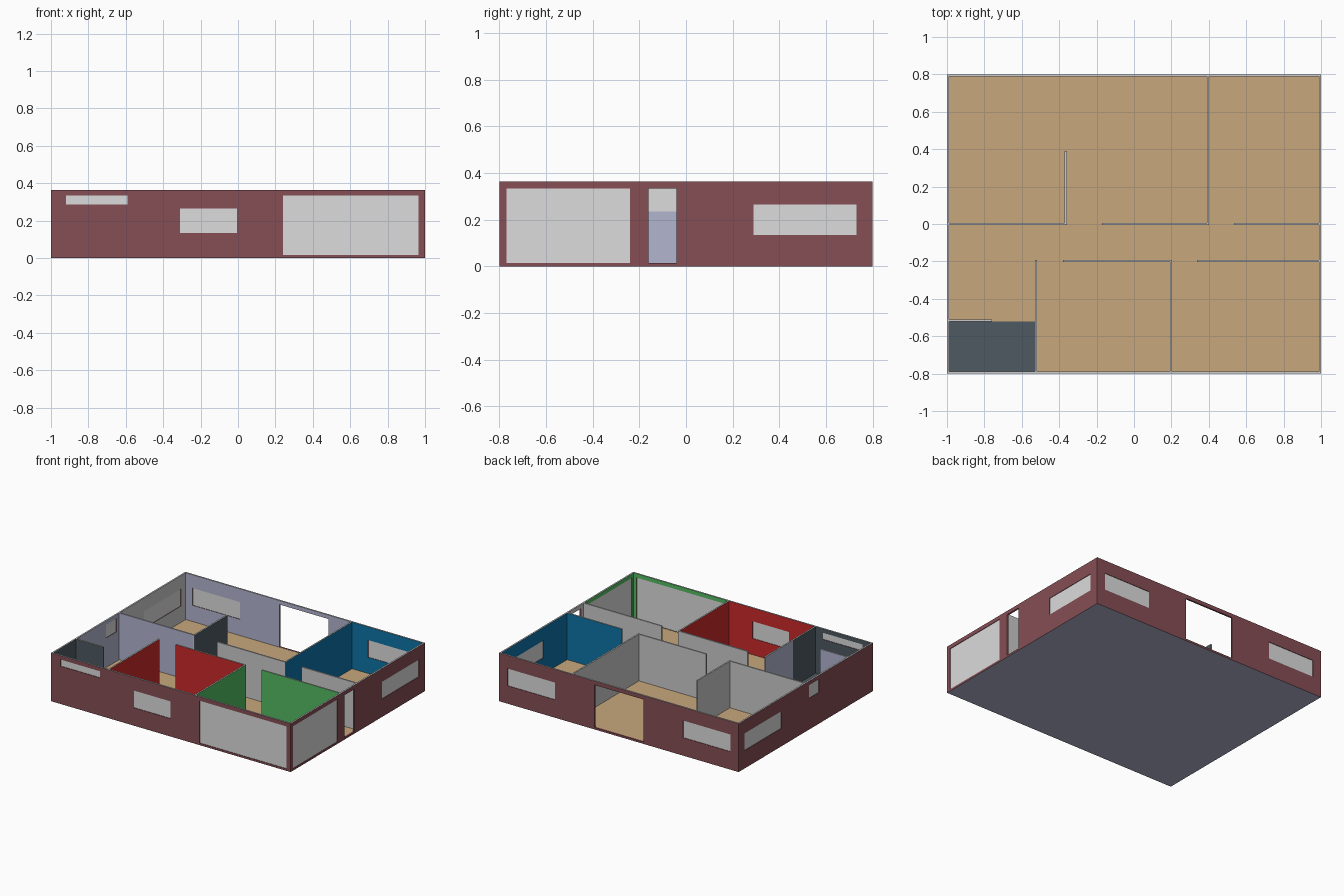
import bpy, bmesh
from mathutils import Vector

if "Cube" in bpy.data.objects:
    bpy.data.objects.remove(bpy.data.objects["Cube"])

H, T, TI, FLOOR = 0.365, 0.012, 0.011, 0.015   # wall height, outer/inner thickness, floor top


def lin(c):
    c /= 255
    return c / 12.92 if c <= 0.04045 else ((c + 0.055) / 1.055) ** 2.4


COLOURS = {
    "maroon": (134, 78, 85), "gray": (203, 203, 203), "lavender": (178, 182, 208),
    "slate": (79, 90, 98), "red": (204, 42, 42), "green": (83, 188, 98),
    "blue": (14, 117, 169), "tan": (200, 167, 124), "glass": (220, 220, 220),
}
NAMES = list(COLOURS)
MATS = []
for name, rgb in COLOURS.items():
    m = bpy.data.materials.new(name)
    m.diffuse_color = (*[lin(c) for c in rgb], 1)
    m.use_nodes = True
    m.node_tree.nodes["Principled BSDF"].inputs["Base Color"].default_value = m.diffuse_color
    MATS.append(m)

# Paint zones: colour, x range, y range, facing direction (None = any)
ZONES = [
    ("lavender", -1, 0.395, 0.7, 0.8, (0, -1)),       # living room back wall
    ("slate", -0.36, -0.3, 0, 0.4, (1, 0)),           # divider, living side
    ("slate", -1, -0.525, -0.8, -0.515, None),        # bathroom
    ("lavender", -1, -0.365, -0.515, 0, None),        # hall nook
    ("red", -0.525, 0.197, -0.8, -0.197, None),       # red bedroom
    ("green", 0.197, 1, -0.8, -0.197, None),          # green bedroom
    ("blue", 0.395, 1, 0, 0.8, None),                 # blue bedroom
]
# the nook must not swallow the red bedroom's share
ZONES.insert(3, ZONES.pop(4))


def paint(p, n):
    """Colour of a wall face from the room in front of it."""
    q = p + n * 0.03
    if abs(q.x) > 1 or abs(q.y) > 0.8:
        return "maroon"
    for col, x0, x1, y0, y1, facing in ZONES:
        if x0 <= q.x <= x1 and y0 <= q.y <= y1:
            if facing is None or n.x * facing[0] + n.y * facing[1] > 0.5:
                return col
    return "gray"


def finish(name, bm, colour):
    """Turn a bmesh into an object, colouring each face by colour(face)."""
    bmesh.ops.recalc_face_normals(bm, faces=bm.faces)
    used = []
    for f in bm.faces:
        c = colour(f)
        if c not in used:
            used.append(c)
        f.material_index = used.index(c)
    me = bpy.data.meshes.new(name)
    bm.to_mesh(me)
    bm.free()
    for c in used:
        me.materials.append(MATS[NAMES.index(c)])
    ob = bpy.data.objects.new(name, me)
    bpy.context.collection.objects.link(ob)


def box(name, x, y, z, colour):
    bm = bmesh.new()
    bmesh.ops.create_cube(bm, size=1)
    for v in bm.verts:
        v.co = [(a + b) / 2 + c * (b - a) for (a, b), c in zip((x, y, z), v.co)]
    finish(name, bm, colour)


def wall(name, axis, pos, u0, u1, openings=(), cuts=(), thick=TI, trim="gray"):
    """Wall along an axis as a grid of cells; cells inside openings are left out."""
    us = sorted({u0, u1, *cuts, *[o[k] for o in openings for k in (0, 1)]})
    zs = sorted({0, H, *[o[k] for o in openings for k in (2, 3)]})
    bm, verts = bmesh.new(), {}

    def vert(i, s, j):
        if (i, s, j) not in verts:
            v = pos + s * thick / 2
            verts[i, s, j] = bm.verts.new((us[i], v, zs[j]) if axis == "x" else (v, us[i], zs[j]))
        return verts[i, s, j]

    def solid(i, j):
        if not (0 <= i < len(us) - 1 and 0 <= j < len(zs) - 1):
            return False
        u, z = (us[i] + us[i + 1]) / 2, (zs[j] + zs[j + 1]) / 2
        return not any(a < u < b and c < z < d for a, b, c, d, _ in openings)

    for i in range(len(us) - 1):
        for j in range(len(zs) - 1):
            if not solid(i, j):
                continue
            ring = [(i, j), (i + 1, j), (i + 1, j + 1), (i, j + 1)]
            for s in (-1, 1):
                bm.faces.new([vert(a, s, b) for a, b in ring])
            for k, (di, dj) in enumerate([(0, -1), (1, 0), (0, 1), (-1, 0)]):
                if not solid(i + di, j + dj):
                    (a, b), (c, d) = ring[k], ring[(k + 1) % 4]
                    bm.faces.new([vert(a, -1, b), vert(c, -1, d), vert(c, 1, d), vert(a, 1, b)])

    def colour(f):
        n, p = f.normal, f.calc_center_median()
        if n.z > 0.5 and p.z > H - 0.001:
            return "gray"
        if n.z < -0.5 and p.z < 0.001:
            return "lavender"
        across = n.y if axis == "x" else n.x
        return paint(p, n) if abs(across) > 0.5 else trim

    finish(name, bm, colour)
    # glass panes sit in the middle of the wall
    for k, (a, b, c, d, glazed) in enumerate(openings):
        if glazed:
            pane, depth = (a, b), (pos - 0.002, pos + 0.002)
            xy = (pane, depth) if axis == "x" else (depth, pane)
            box(f"{name}_glass_{k + 1}", *xy, (c, d), lambda f: "glass")


LOW, MID, TOP = FLOOR, 0.135, 0.335
YO, XO, YI = 0.8 - T / 2, 1 - T / 2, 0.8 - T
XI = 1 - T

# Outer walls with windows and doorways (start, end, bottom, top, glazed)
wall("front_wall", "x", -YO, -1, 1,
     [(-0.92, -0.59, 0.285, TOP, True), (-0.31, -0.005, MID, 0.265, True),
      (0.24, 0.965, LOW, TOP, True)], (-0.525, 0.197), T, "maroon")
wall("back_wall", "x", YO, -1, 1,
     [(-0.93, -0.535, MID, 0.265, True), (-0.205, 0.205, LOW, TOP, False),
      (0.535, 0.93, MID, 0.265, True)], (0.395,), T, "maroon")
wall("right_wall", "y", XO, -YI, YI,
     [(-0.77, -0.24, LOW, TOP, True), (-0.16, -0.04, LOW, TOP, False),
      (0.29, 0.73, MID, 0.265, True)], (-0.197, 0), T, "maroon")
wall("left_wall", "y", -XO, -YI, YI,
     [(-0.16, -0.04, 0.235, TOP, True), (0.29, 0.73, MID, 0.265, True)],
     (-0.515, 0), T, "maroon")

# Inner partitions
wall("hall_wall_left", "x", 0, -XI, -0.37)
wall("hall_wall_middle", "x", 0, -0.17, 0.39)
wall("hall_wall_right", "x", 0, 0.535, XI)
wall("red_room_wall", "x", -0.197, -0.38, 0.192)
wall("green_room_wall", "x", -0.197, 0.338, XI)
wall("bathroom_wall", "x", -0.515, -XI, -0.76)
wall("living_divider", "y", -0.365, -0.0055, 0.39)
wall("blue_room_wall", "y", 0.395, -0.0055, YI)
wall("bedroom_divider", "y", 0.197, -YI, -0.1915)
wall("bathroom_side_wall", "y", -0.525, -YI, -0.1915, cuts=(-0.515,))

# Floor slab and bathroom tiles
box("floor", (-XI, XI), (-YI, YI), (0, FLOOR - 0.002),
    lambda f: "tan" if f.normal.z > 0.5 else "lavender")
box("bathroom_floor", (-XI, -0.53), (-YI, -0.52), (FLOOR - 0.002, FLOOR), lambda f: "slate")
